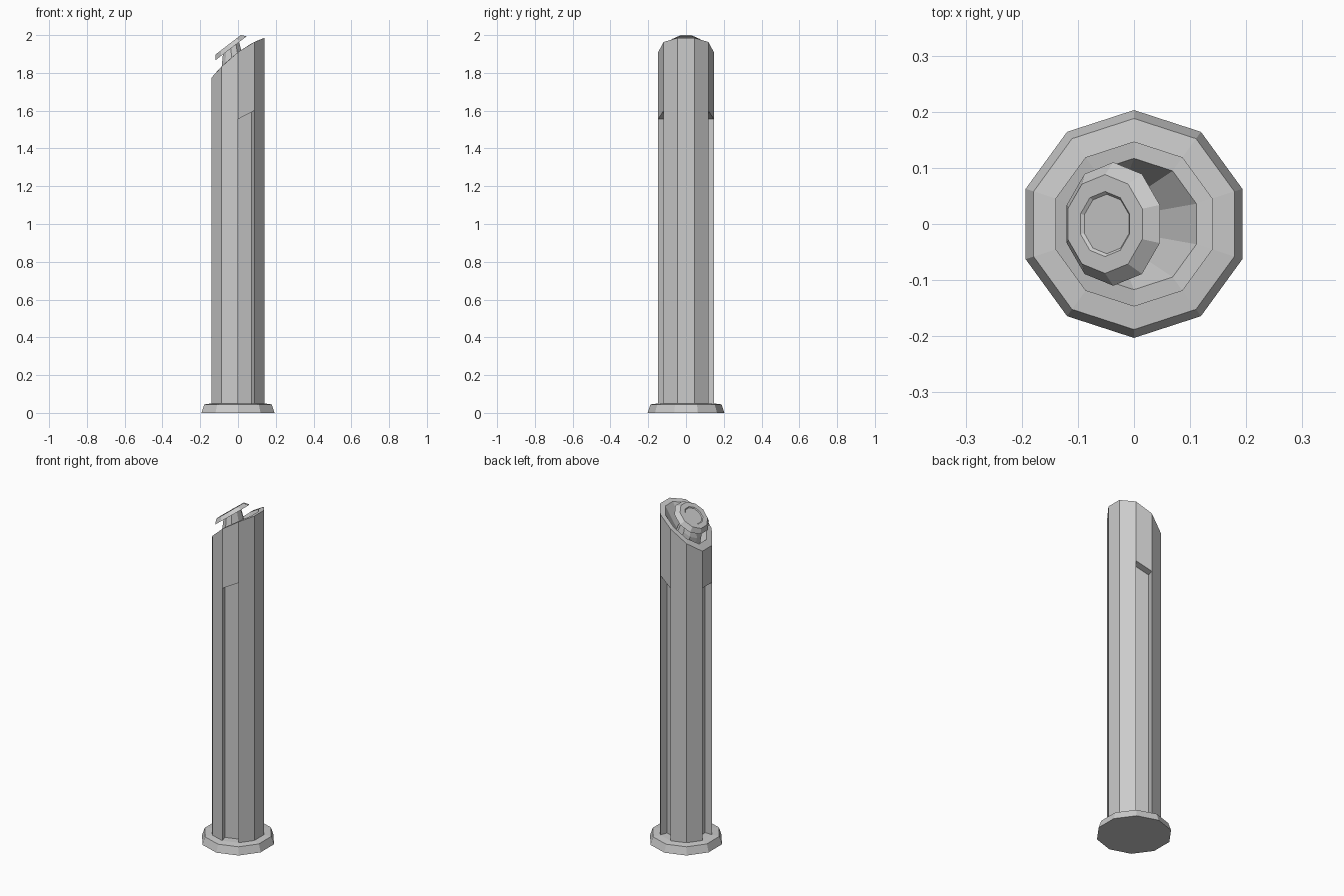
import bpy, bmesh, math
from mathutils import Vector

if "Cube" in bpy.data.objects:
    bpy.data.objects.remove(bpy.data.objects["Cube"])

N = 10
TILT = math.radians(37.5)
ANG = [math.radians(90 + 36 * i) for i in range(N)]


def finish(name, bm):
    bmesh.ops.remove_doubles(bm, verts=bm.verts, dist=0.0003)
    bmesh.ops.recalc_face_normals(bm, faces=bm.faces)
    me = bpy.data.meshes.new(name)
    bm.to_mesh(me)
    bm.free()
    ob = bpy.data.objects.new(name, me)
    bpy.context.collection.objects.link(ob)
    return ob


def face(bm, pts):
    return bm.faces.new([bm.verts.new(p) for p in pts])


def ring(r, c=(0, 0, 0), tilt=0.0):
    """Ten-sided ring, leaning towards -x by tilt."""
    return [Vector((c[0] + r * math.cos(a) * math.cos(tilt),
                    c[1] + r * math.sin(a),
                    c[2] + r * math.cos(a) * math.sin(tilt))) for a in ANG]


def loft(bm, rings):
    for a, b in zip(rings, rings[1:]):
        for i in range(N):
            j = (i + 1) % N
            face(bm, (a[i], a[j], b[j], b[i]))


def cut(r, drop=0.0):
    """Ring lying on the gently curved slanted top."""
    return [Vector((p.x, p.y, 1.91 + 0.75 * p.x - 1.53 * p.x ** 2 - drop)) for p in ring(r)]


# base plate
bm = bmesh.new()
rings = [ring(0.203), ring(0.188, (0, 0, 0.045)), ring(0.147, (0, 0, 0.05))]
loft(bm, rings)
face(bm, rings[0])
face(bm, rings[-1])
finish("base_plate", bm)

# column with three long slots, slanted rim and funnel-shaped cavity
bm = bmesh.new()
R, Z0, DEPTH = 0.147, 0.045, 0.045
low, top = ring(R, (0, 0, Z0)), cut(R)
for i in range(N):
    j = (i + 1) % N
    mid = ANG[i] + math.radians(18)
    n = Vector((math.cos(mid), math.sin(mid), 0))
    is_slot = any(n.dot(Vector((math.cos(math.radians(d)), math.sin(math.radians(d)), 0))) > 0.99
                  for d in (72, 180, 288))
    if not is_slot:
        face(bm, (low[i], low[j], top[j], top[i]))
        continue
    a, b = low[i], low[j]
    ca, cb = [Vector((p.x, p.y, 1.555 + 0.52 * max(p.x, 0))) for p in (a, b)]
    inn = [p - n * DEPTH for p in (a, b, cb, ca)]
    face(bm, (ca, cb, top[j], top[i]))
    face(bm, inn)
    face(bm, (a, inn[0], inn[3], ca))
    face(bm, (b, cb, inn[2], inn[1]))
    face(bm, (ca, inn[3], inn[2], cb))
loft(bm, [top, cut(0.117), ring(0.078, (-0.015, 0, 1.81), TILT)])
finish("column", bm)

# lamp neck rising out of the cavity
bm = bmesh.new()
loft(bm, [ring(0.078, (-0.015, 0, 1.81), TILT),
          ring(0.070, (-0.034, 0, 1.87), TILT),
          ring(0.057, (-0.037, 0, 1.93), TILT)])
finish("lamp_neck", bm)

# tilted lamp head with a shallow lens recess
bm = bmesh.new()
base = Vector((-0.037, 0, 1.93))
axis = Vector((-math.sin(TILT), 0, math.cos(TILT)))
rings = [ring(r, base + axis * h, TILT) for r, h in
         ((0.057, 0), (0.110, 0), (0.088, 0.024), (0.058, 0.024), (0.053, 0.019))]
loft(bm, rings)
face(bm, rings[-1])
finish("lamp_head", bm)
